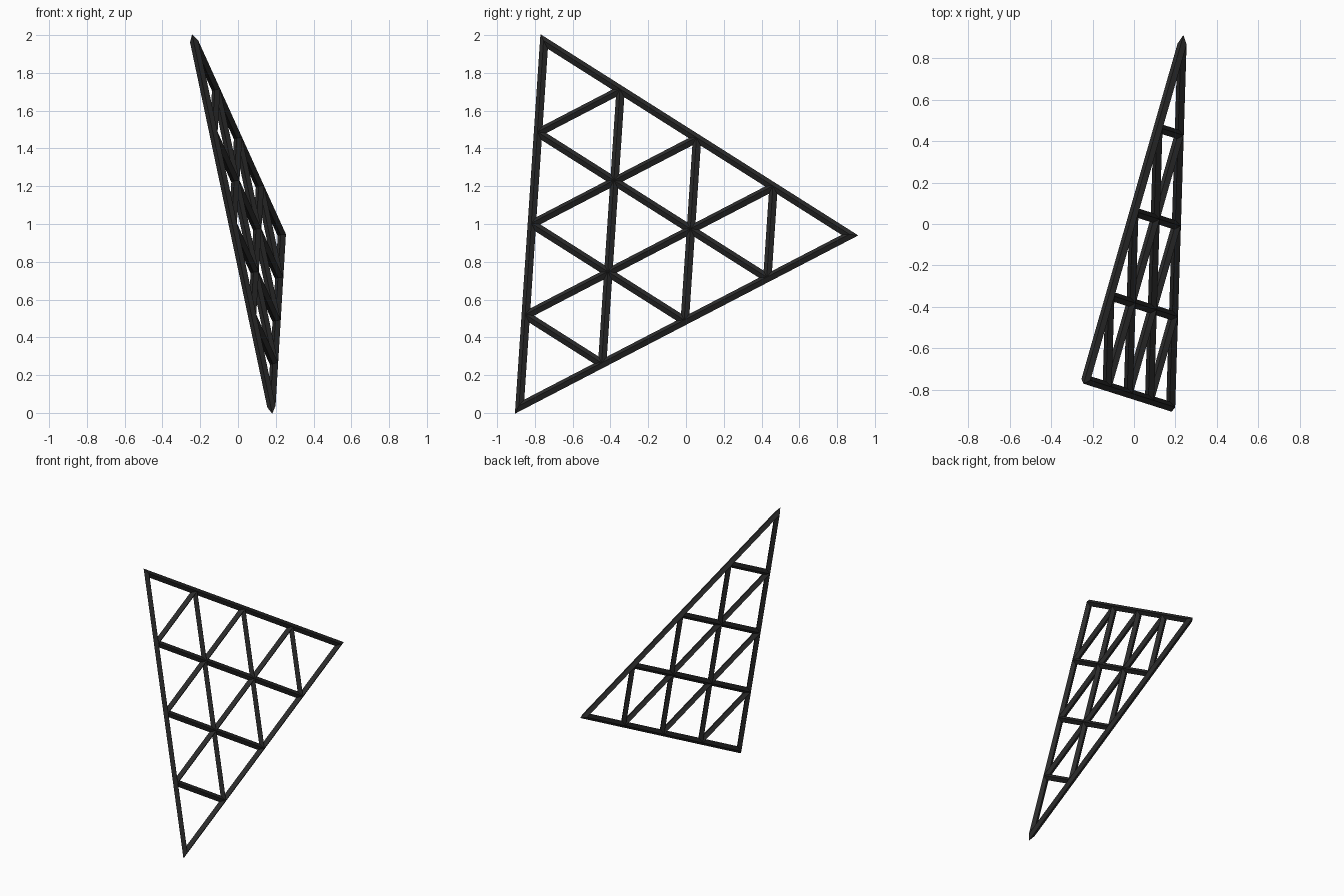
import bpy, bmesh
from mathutils import Vector

if "Cube" in bpy.data.objects:
    bpy.data.objects.remove(bpy.data.objects["Cube"])

# corner nodes of the tilted triangular panel
A = Vector((-0.232, -0.751, 1.966))
B = Vector((0.177, -0.881, 0.033))
C = Vector((0.232, 0.868, 0.941))
N = 4

# flat triangular grid
bm = bmesh.new()
node = {}
for i in range(N + 1):
    for j in range(N + 1 - i):
        node[i, j] = bm.verts.new(A + (B - A) * i / N + (C - A) * j / N)
for i in range(N):
    for j in range(N - i):
        bm.faces.new((node[i, j], node[i + 1, j], node[i, j + 1]))
        if i + j < N - 1:
            bm.faces.new((node[i + 1, j], node[i + 1, j + 1], node[i, j + 1]))
mesh = bpy.data.meshes.new("triangle_lattice")
bm.to_mesh(mesh)
bm.free()
lattice = bpy.data.objects.new("triangle_lattice", mesh)
bpy.context.collection.objects.link(lattice)

# struts along every grid edge
wire = lattice.modifiers.new("struts", 'WIREFRAME')
wire.thickness = 0.045
wire.offset = 0
wire.use_boundary = True
wire.use_even_offset = True
wire.use_replace = True

# dark finish
mat = bpy.data.materials.new("dark_grey")
mat.diffuse_color = (0.025, 0.025, 0.025, 1)
mat.use_nodes = True
mat.node_tree.nodes["Principled BSDF"].inputs["Base Color"].default_value = mat.diffuse_color
mesh.materials.append(mat)
